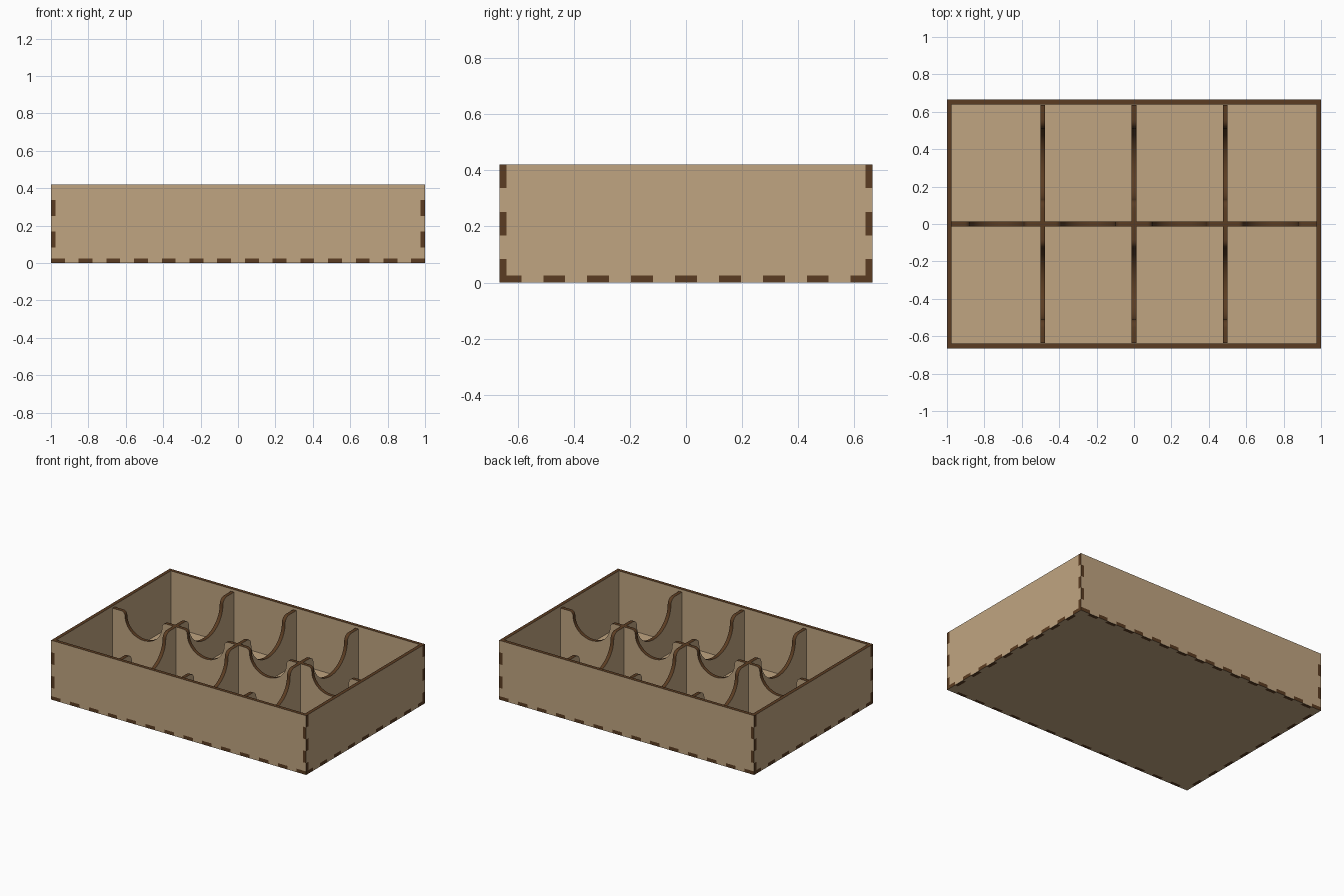
import bpy, bmesh, math

if "Cube" in bpy.data.objects:
    bpy.data.objects.remove(bpy.data.objects["Cube"])

W, D, H, T = 1.0, 0.665, 0.42, 0.025      # half width, half depth, height, sheet thickness
TOP = 0.405                               # top of dividers


def material(name, rgb):
    m = bpy.data.materials.new(name)
    m.diffuse_color = (*rgb, 1)
    m.use_nodes = True
    m.node_tree.nodes["Principled BSDF"].inputs["Base Color"].default_value = m.diffuse_color
    return m


WOOD = material("plywood_face", (0.53, 0.375, 0.22))
BURNT = material("burnt_edge", (0.105, 0.046, 0.016))


def panel(name, outline, axis, w0):
    """Sheet of thickness T: outline in the two other axes, light faces and dark cut edges."""
    pts = []
    for p in outline:
        if not pts or math.dist(p, pts[-1]) > 1e-5:
            pts.append(p)
    if math.dist(pts[0], pts[-1]) < 1e-5:
        pts.pop()

    def place(p, w):
        v = list(p)
        v.insert(axis, w)
        return v

    bm = bmesh.new()
    lo = [bm.verts.new(place(p, w0)) for p in pts]
    hi = [bm.verts.new(place(p, w0 + T)) for p in pts]
    bm.faces.new(lo)
    bm.faces.new(hi)
    n = len(pts)
    for i in range(n):
        j = (i + 1) % n
        bm.faces.new((lo[i], lo[j], hi[j], hi[i])).material_index = 1
    bmesh.ops.recalc_face_normals(bm, faces=bm.faces)
    me = bpy.data.meshes.new(name)
    bm.to_mesh(me)
    bm.free()
    me.materials.append(WOOD)
    me.materials.append(BURNT)
    ob = bpy.data.objects.new(name, me)
    bpy.context.collection.objects.link(ob)
    return ob


def fingers(lo, hi, n, inset_parity):
    """Stepped edge: (position, inset) pairs; segments of the given parity are cut back."""
    out = []
    for i in range(n):
        d = T if i % 2 == inset_parity else 0
        out += [(lo + (hi - lo) * i / n, d), (lo + (hi - lo) * (i + 1) / n, d)]
    return out


def wall_outline(half, n_bottom, side_parity):
    edge = half - (T if side_parity == 0 else 0)
    side = [(half - d, max(s, T)) for s, d in fingers(0, H, 5, side_parity)]
    bottom = [(max(-edge, min(edge, s)), d) for s, d in fingers(-half, half, n_bottom, 0)]
    return bottom + side + [(-a, b) for a, b in reversed(side)]


# Outer walls
front = wall_outline(W, 27, 1)
panel("front_wall", front, 1, -D)
panel("back_wall", front, 1, D - T)
side = wall_outline(D, 17, 0)
panel("left_wall", side, 0, -W)
panel("right_wall", side, 0, W - T)

# Floor with tabs on all four edges
along_x = fingers(-W, W, 27, 1)
along_y = fingers(-D, D, 17, 1)
floor = [(s, -D + d) for s, d in along_x] + [(W - d, s) for s, d in along_y]
floor += [(-a, -b) for a, b in floor]
panel("floor", floor, 2, 0)


def notch(c, r, f, low):
    """Rounded finger scoop, left to right, with softened upper corners."""
    pts = []
    for i in range(7):
        a = math.pi / 2 * i / 6
        pts.append((c - r - f + f * math.sin(a), TOP - f + f * math.cos(a)))
    depth = TOP - f - low
    for i in range(1, 28):
        a = math.pi * i / 28
        pts.append((c - r * math.cos(a), TOP - f - depth * math.sin(a)))
    return pts + [(2 * c - a, b) for a, b in reversed(pts[:7])]


def smooth(ob):
    bpy.ops.object.select_all(action='DESELECT')
    bpy.context.view_layer.objects.active = ob
    ob.select_set(True)
    bpy.ops.object.shade_smooth_by_angle(angle=math.radians(30))


CROSS_X = (-0.488, 0.0, 0.488)
MID = 0.21                                # half-lap height
h = T / 2

# Long divider with slots open at the top
E = W - T
pts = [(E, T), (-E, T), (-E, TOP)]
for i, c in enumerate((-0.732, -0.244, 0.244, 0.732)):
    pts += notch(c, 0.145, 0.03, 0.24)
    if i < 3:
        x = CROSS_X[i]
        pts += [(x - h, TOP), (x - h, MID), (x + h, MID), (x + h, TOP)]
pts.append((E, TOP))
smooth(panel("long_divider", pts, 1, -h))

# Cross dividers with a slot open at the bottom
E = 0.635
pts = [(E, T), (h, T), (h, MID), (-h, MID), (-h, T), (-E, T), (-E, TOP)]
pts += notch(-0.32, 0.19, 0.045, 0.19) + notch(0.32, 0.19, 0.045, 0.19) + [(E, TOP)]
for i, x in enumerate(CROSS_X):
    smooth(panel(f"cross_divider_{i + 1}", pts, 0, x - h))
